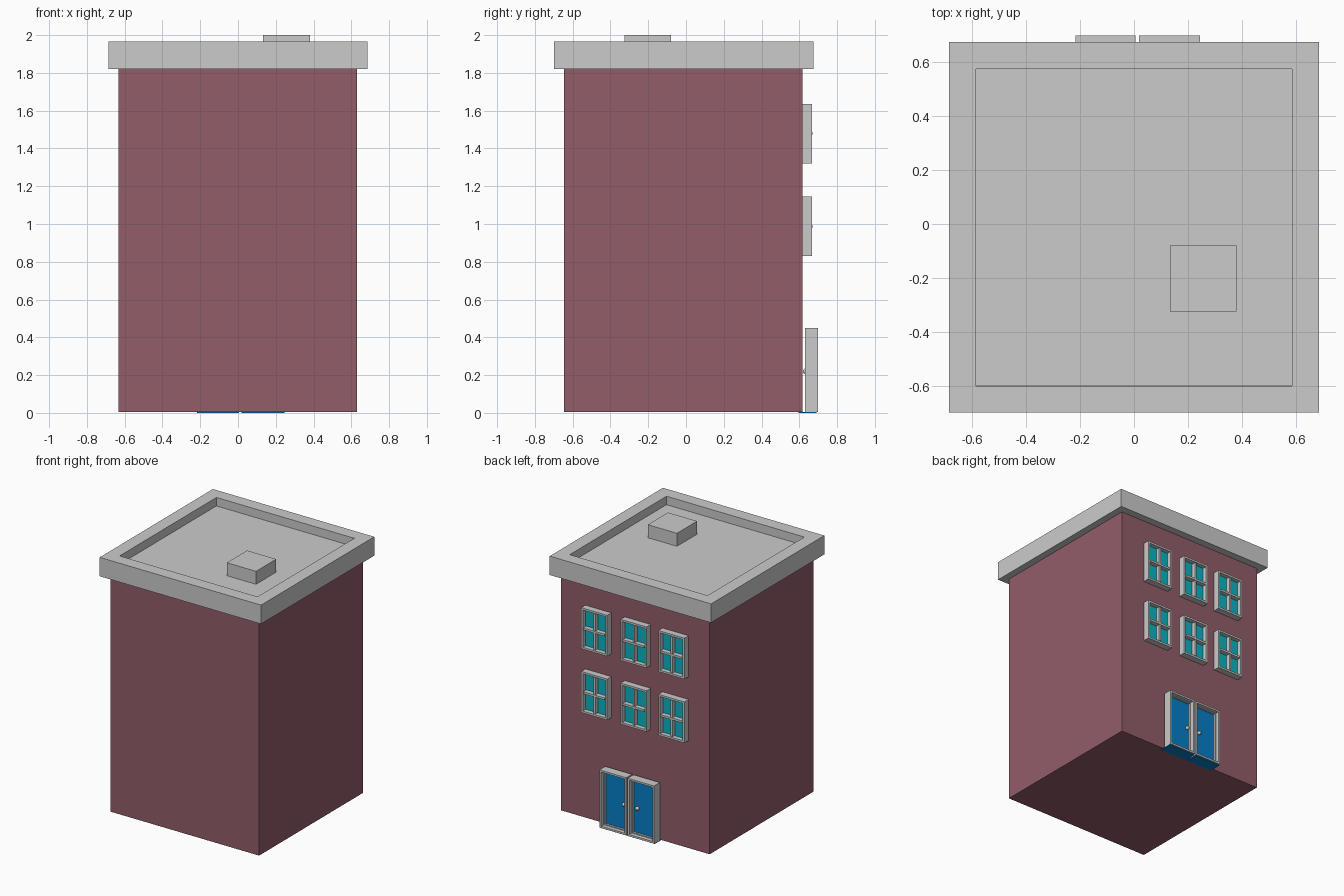
import bpy, bmesh
from mathutils import Vector

if "Cube" in bpy.data.objects:
    bpy.data.objects.remove(bpy.data.objects["Cube"])


def mat(name, r, g, b):
    m = bpy.data.materials.new(name)
    m.diffuse_color = (r, g, b, 1)
    m.use_nodes = True
    m.node_tree.nodes["Principled BSDF"].inputs["Base Color"].default_value = m.diffuse_color
    return m


BRICK = mat("brick red", 0.288, 0.11, 0.141)
GREY = mat("trim grey", 0.6, 0.6, 0.6)
GLASS = mat("window teal", 0.003, 0.45, 0.55)
BLUE = mat("door blue", 0.002, 0.21, 0.58)


def finish(bm, name, mats):
    me = bpy.data.meshes.new(name)
    bm.to_mesh(me)
    bm.free()
    for m in mats:
        me.materials.append(m)
    ob = bpy.data.objects.new(name, me)
    bpy.context.collection.objects.link(ob)
    return ob


def box(name, lo, hi, mats, axis=None, steps=()):
    """Box from lo to hi; each step (border, depth) sinks the face along axis.
    The sunken floor takes the last material."""
    bm = bmesh.new()
    bmesh.ops.create_cube(bm, size=1)
    for v in bm.verts:
        v.co = Vector([(a + b) / 2 + c * (b - a) for a, b, c in zip(lo, hi, v.co)])
    bm.normal_update()
    if axis:
        axis = Vector(axis)
        face = max(bm.faces, key=lambda f: f.normal.dot(axis))
        for border, depth in steps:
            bmesh.ops.inset_region(bm, faces=[face], thickness=border)
            # straight-walled recess: second, zero-width ring is pushed in
            bmesh.ops.inset_region(bm, faces=[face], thickness=0.0002)
            bmesh.ops.translate(bm, verts=face.verts[:], vec=-axis * depth)
        face.material_index = len(mats) - 1
    return finish(bm, name, mats)


def knob(name, co, r):
    bm = bmesh.new()
    bmesh.ops.create_uvsphere(bm, u_segments=12, v_segments=8, radius=r)
    bmesh.ops.translate(bm, verts=bm.verts, vec=co)
    for f in bm.faces:
        f.smooth = True
    return finish(bm, name, [GREY])


# Walls, roof with sunken deck, and roof hatch
box("walls", (-0.633, -0.645, 0.004), (0.631, 0.617, 1.83), [BRICK])
box("roof", (-0.686, -0.70, 1.82), (0.686, 0.675, 1.965), [GREY],
    (0, 0, 1), [(0.141, 0.065)])
box("roof_hatch", (0.133, -0.325, 1.89), (0.381, -0.08, 2.0), [GREY])

# Six windows on the back wall, each with a cross of glazing bars
W, H = 0.111, 0.158
for row, z in enumerate((0.988, 1.478)):
    for col, x in enumerate((0.314, -0.021, -0.343)):
        tag = f"{row}_{col}"
        box("window_" + tag, (x - W, 0.612, z - H), (x + W, 0.667, z + H),
            [GREY, GLASS], (0, 1, 0), [(0.021, 0.034)])
        box("bar_upright_" + tag, (x - 0.008, 0.63, z - H + 0.02),
            (x + 0.008, 0.665, z + H - 0.02), [GREY])
        box("bar_level_" + tag, (x - W + 0.02, 0.63, z - 0.008),
            (x + W - 0.02, 0.669, z + 0.008), [GREY])

# Double door: two framed leaves with knobs on both sides and a blue strip below
for side, x0, x1, kx in (("left", 0.018, 0.245, 0.06), ("right", -0.218, 0.006, -0.052)):
    box("door_" + side, (x0, 0.63, 0.006), (x1, 0.70, 0.45),
        [GREY, BLUE], (0, 1, 0), [(0.02, 0.03), (0.01, 0.015)])
    box("door_strip_" + side, (x0, 0.595, 0.0), (x1, 0.69, 0.006), [BLUE])
    knob("knob_outer_" + side, (kx, 0.667, 0.22), 0.015)
    knob("knob_inner_" + side, (kx, 0.634, 0.22), 0.015)
